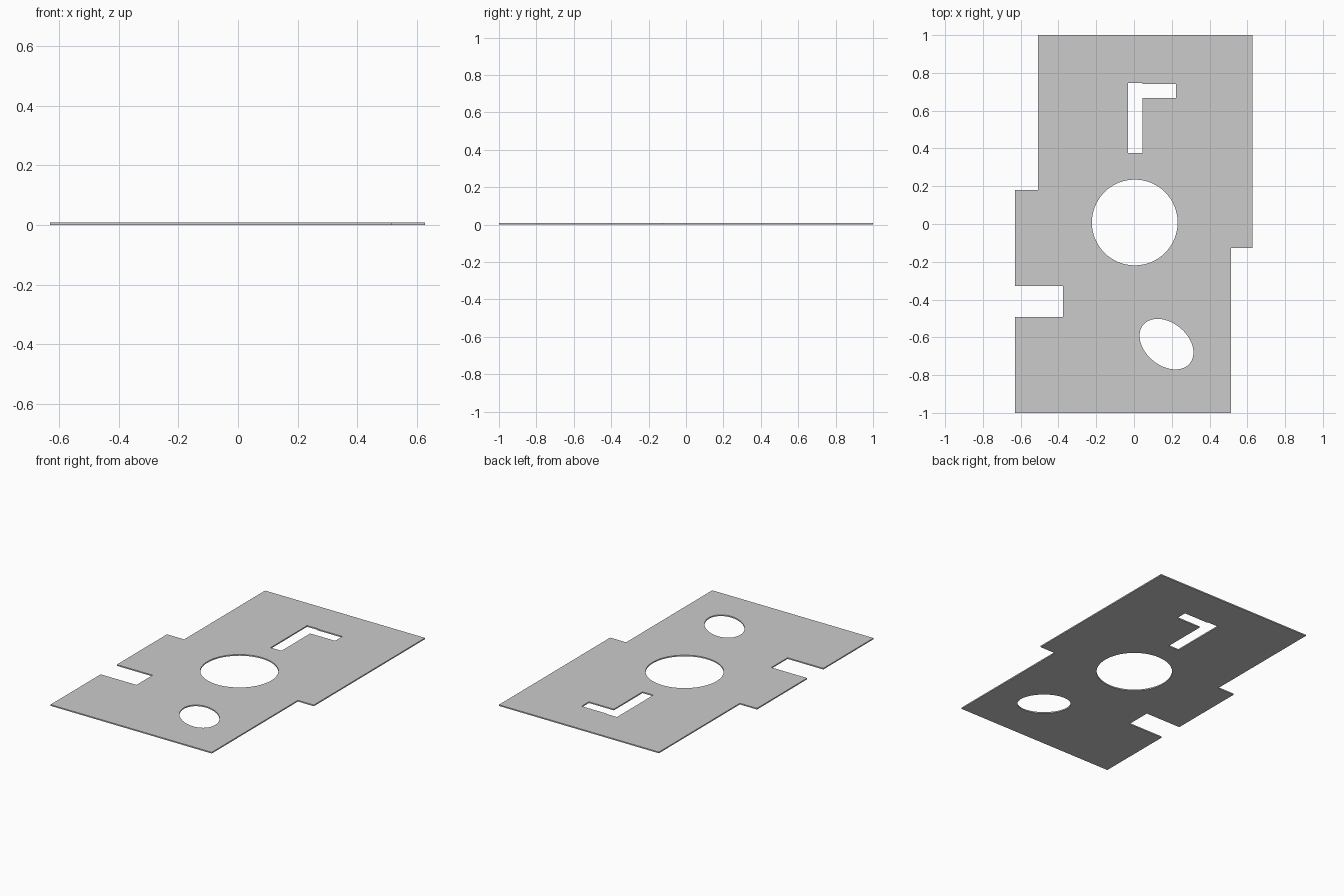
import bpy, bmesh
from math import sin, cos, pi, radians

if "Cube" in bpy.data.objects:
    bpy.data.objects.remove(bpy.data.objects["Cube"])

THICK = 0.008


def ellipse(cx, cy, a, b, angle=0, n=64):
    c, s = cos(radians(angle)), sin(radians(angle))
    pts = []
    for i in range(n):
        u, v = a * cos(2 * pi * i / n), b * sin(2 * pi * i / n)
        pts.append((cx + u * c - v * s, cy + u * s + v * c))
    return pts


def add_loop(bm, pts):
    vs = [bm.verts.new((x, y, 0)) for x, y in pts]
    for i, v in enumerate(vs):
        bm.edges.new((v, vs[(i + 1) % len(vs)]))


# Outer outline with stepped sides and the left notch
outline = [(-0.63, -1), (0.514, -1), (0.514, -0.127), (0.627, -0.127),
           (0.627, 1), (-0.508, 1), (-0.508, 0.18), (-0.63, 0.18),
           (-0.63, -0.328), (-0.376, -0.328), (-0.376, -0.492), (-0.63, -0.492)]

# Angled slot
slot = [(-0.032, 0.376), (0.045, 0.376), (0.045, 0.667), (0.222, 0.667),
        (0.222, 0.741), (0.045, 0.741), (0.045, 0.746), (-0.032, 0.746)]

# Flat plate: fill between the outline and the holes
bm = bmesh.new()
for loop in (outline, slot,
             ellipse(0.004, 0.008, 0.227, 0.227),
             ellipse(0.172, -0.636, 0.16, 0.1125, -39.5)):
    add_loop(bm, loop)
bmesh.ops.triangle_fill(bm, use_beauty=True, edges=bm.edges[:], normal=(0, 0, 1))

# Give the plate its thickness
ext = bmesh.ops.extrude_face_region(bm, geom=bm.faces[:], use_keep_orig=True)
top = [g for g in ext["geom"] if isinstance(g, bmesh.types.BMVert)]
bmesh.ops.translate(bm, verts=top, vec=(0, 0, THICK))
bmesh.ops.recalc_face_normals(bm, faces=bm.faces[:])

mesh = bpy.data.meshes.new("cutout_plate")
bm.to_mesh(mesh)
bm.free()
plate = bpy.data.objects.new("cutout_plate", mesh)
bpy.context.collection.objects.link(plate)
